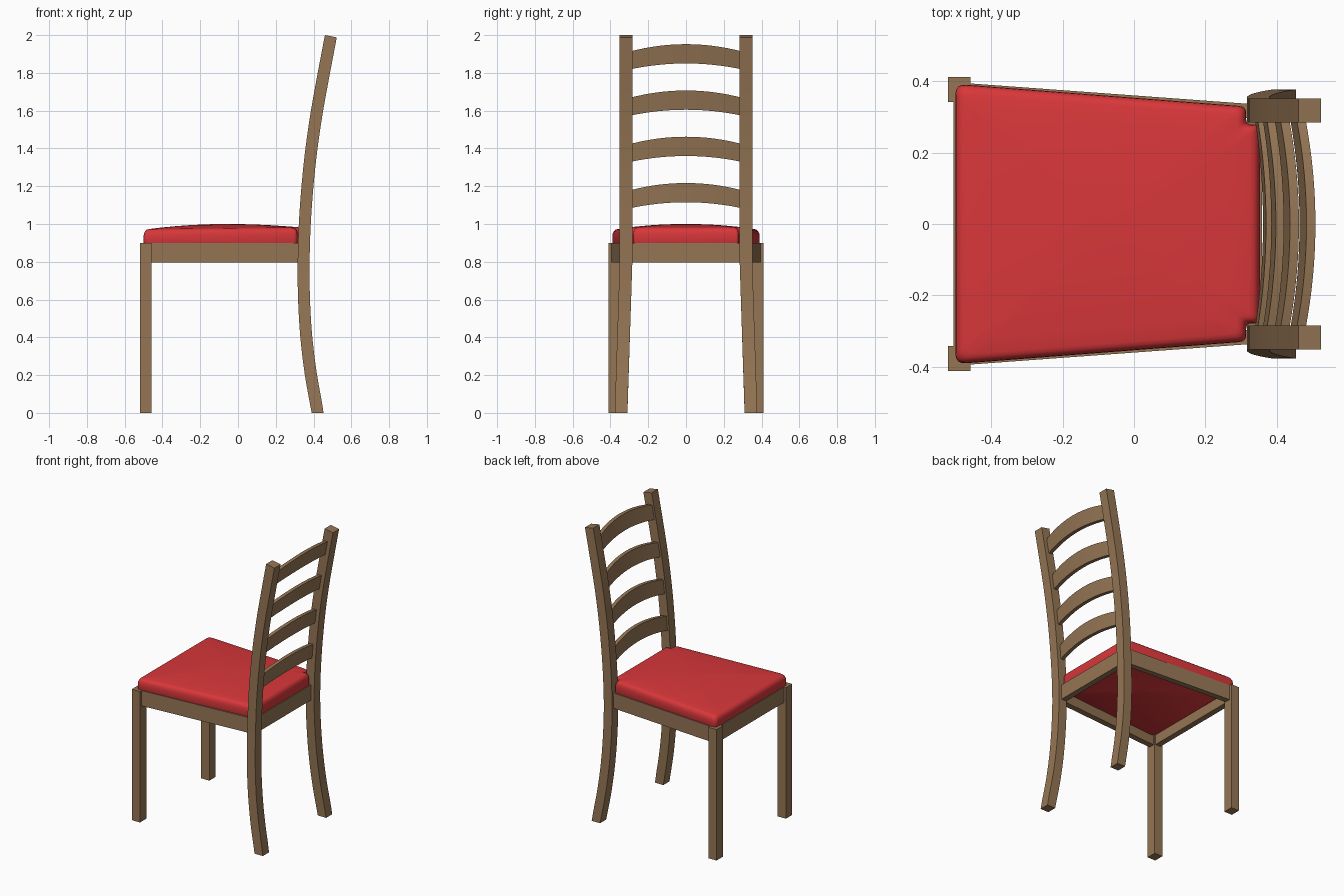
import bpy, bmesh, math
from mathutils import Vector

if "Cube" in bpy.data.objects:
    bpy.data.objects.remove(bpy.data.objects["Cube"], do_unlink=True)


def material(name, rgb):
    m = bpy.data.materials.new(name)
    m.use_nodes = True
    m.diffuse_color = (*rgb, 1)
    m.node_tree.nodes["Principled BSDF"].inputs["Base Color"].default_value = (*rgb, 1)
    return m


wood = material("brown wood", (0.30, 0.18, 0.09))
fabric = material("red fabric", (0.69, 0.038, 0.042))


def loft(name, rings, mat):
    """Skin a list of equal closed rings and cap both ends."""
    bm = bmesh.new()
    loops = [[bm.verts.new(p) for p in ring] for ring in rings]
    n = len(loops[0])
    for a, b in zip(loops, loops[1:]):
        for i in range(n):
            j = (i + 1) % n
            bm.faces.new((a[i], a[j], b[j], b[i]))
    bm.faces.new(loops[0])
    bm.faces.new(loops[-1])
    bmesh.ops.recalc_face_normals(bm, faces=bm.faces)
    mesh = bpy.data.meshes.new(name)
    bm.to_mesh(mesh)
    bm.free()
    mesh.materials.append(mat)
    ob = bpy.data.objects.new(name, mesh)
    bpy.context.collection.objects.link(ob)
    bpy.ops.object.select_all(action="DESELECT")
    ob.select_set(True)
    bpy.context.view_layer.objects.active = ob
    bpy.ops.object.shade_smooth_by_angle(angle=math.radians(35))
    return ob


def prism(name, outline, z0, z1, mat):
    return loft(name, [[(x, y, z) for x, y in outline] for z in (z0, z1)], mat)


# Side profile of the rear posts: front edge x at evenly spaced heights
FRONT_EDGE = [0.390, 0.354, 0.330, 0.318, 0.316, 0.322, 0.336, 0.357, 0.386, 0.422, 0.460]
STEP = 0.2
DEPTH = 0.063


def post_x(z):
    """Smooth interpolation of the post's front edge."""
    t = z / STEP
    i = max(0, min(int(t), len(FRONT_EDGE) - 2))
    f = t - i
    p1, p2 = FRONT_EDGE[i], FRONT_EDGE[i + 1]
    p0 = FRONT_EDGE[i - 1] if i else 2 * p1 - p2
    p3 = FRONT_EDGE[i + 2] if i + 2 < len(FRONT_EDGE) else 2 * p2 - p1
    return p1 + f / 2 * (p2 - p0 + f * (2*p0 - 5*p1 + 4*p2 - p3 + f * (3*(p1 - p2) + p3 - p0)))


def post_slope(z):
    return (post_x(z + 0.01) - post_x(z - 0.01)) / 0.02


# Rear posts and front legs, one of each per side
for side, label in ((-1, "right"), (1, "left")):
    rings = []
    for k in range(31):
        z = 2 * k / 30
        x = post_x(z)
        y = 0.284 + 0.026 * max(0, 0.8 - z) / 0.8
        back_z = max(0, z - DEPTH * post_slope(z))
        if k == 0:
            back_z = 0
        rings.append([(x, side * y, z), (x + DEPTH, side * y, back_z),
                      (x + DEPTH, side * (y + 0.067), back_z), (x, side * (y + 0.067), z)])
    loft(f"{label}_rear_post", rings, wood)

    prism(f"{label}_front_leg", [(-0.52, side * 0.342), (-0.458, side * 0.342),
                                 (-0.458, side * 0.411), (-0.52, side * 0.411)], 0, 0.9, wood)
    # Tapering side rail
    prism(f"{label}_side_rail", [(-0.48, side * 0.395), (0.34, side * 0.335),
                                 (0.34, side * 0.295), (-0.48, side * 0.355)], 0.795, 0.9, wood)

# Front and rear seat rails
for name, x0, x1, w in (("front_rail", -0.505, -0.465, 0.36), ("rear_rail", 0.318, 0.358, 0.30)):
    prism(name, [(x0, -w), (x1, -w), (x1, w), (x0, w)], 0.795, 0.9, wood)

# Four arched, bowed back slats following the lean of the posts
for n in range(4):
    base = 1.085 + 0.245 * n
    rings = []
    for k in range(17):
        t = k / 8 - 1
        low = base + 0.03 * (1 - t * t)
        high = base + 0.095 + 0.037 * (1 - t * t)
        bow = 0.012 + 0.020 * (1 - t * t)
        ring = []
        for z, thick in ((low, 0), (low, 0.025), (high, 0.025), (high, 0)):
            ring.append((post_x(z) + bow + thick, 0.29 * t, z))
        rings.append(ring)
    loft(f"back_slat_{n + 1}", rings, wood)


# Cushion outline, with rounded corners and notches around the posts
def rounded(points, radius):
    out = []
    for i, p in enumerate(points):
        p = Vector(p)
        a = Vector(points[i - 1]) - p
        b = Vector(points[(i + 1) % len(points)]) - p
        r = min(radius, a.length * 0.4, b.length * 0.4)
        a, b = p + a.normalized() * r, p + b.normalized() * r
        for k in range(5):
            t = k / 4
            out.append(a * (1 - t) ** 2 + p * 2 * t * (1 - t) + b * t * t)
    return out


half = [(-0.50, 0.392), (0.314, 0.329), (0.314, 0.278), (0.352, 0.278)]
corners = half + [(x, -y) for x, y in reversed(half)]
outline = rounded(corners, 0.03)
centre = Vector((-0.07, 0))


def dome(p):
    return 1.0 - 0.016 * ((p.x + 0.05) / 0.45) ** 2 - 0.016 * (p.y / 0.38) ** 2


# Rings: scale towards the middle, and drop below the domed surface
rings = [[(*(centre + (p - centre) * 0.9), 0.86) for p in outline],
         [(*(centre + (p - centre) * 0.985), 0.885) for p in outline],
         [(*p, 0.90) for p in outline]]
for scale, drop in ((1, 0.034), (0.995, 0.020), (0.982, 0.009), (0.96, 0.002),
                    (0.93, 0), (0.8, 0), (0.6, 0), (0.4, 0), (0.2, 0), (0.04, 0)):
    ring = []
    for p in outline:
        q = centre + (p - centre) * scale
        ring.append((q.x, q.y, dome(q) - drop))
    rings.append(ring)
loft("seat_cushion", rings, fabric)
